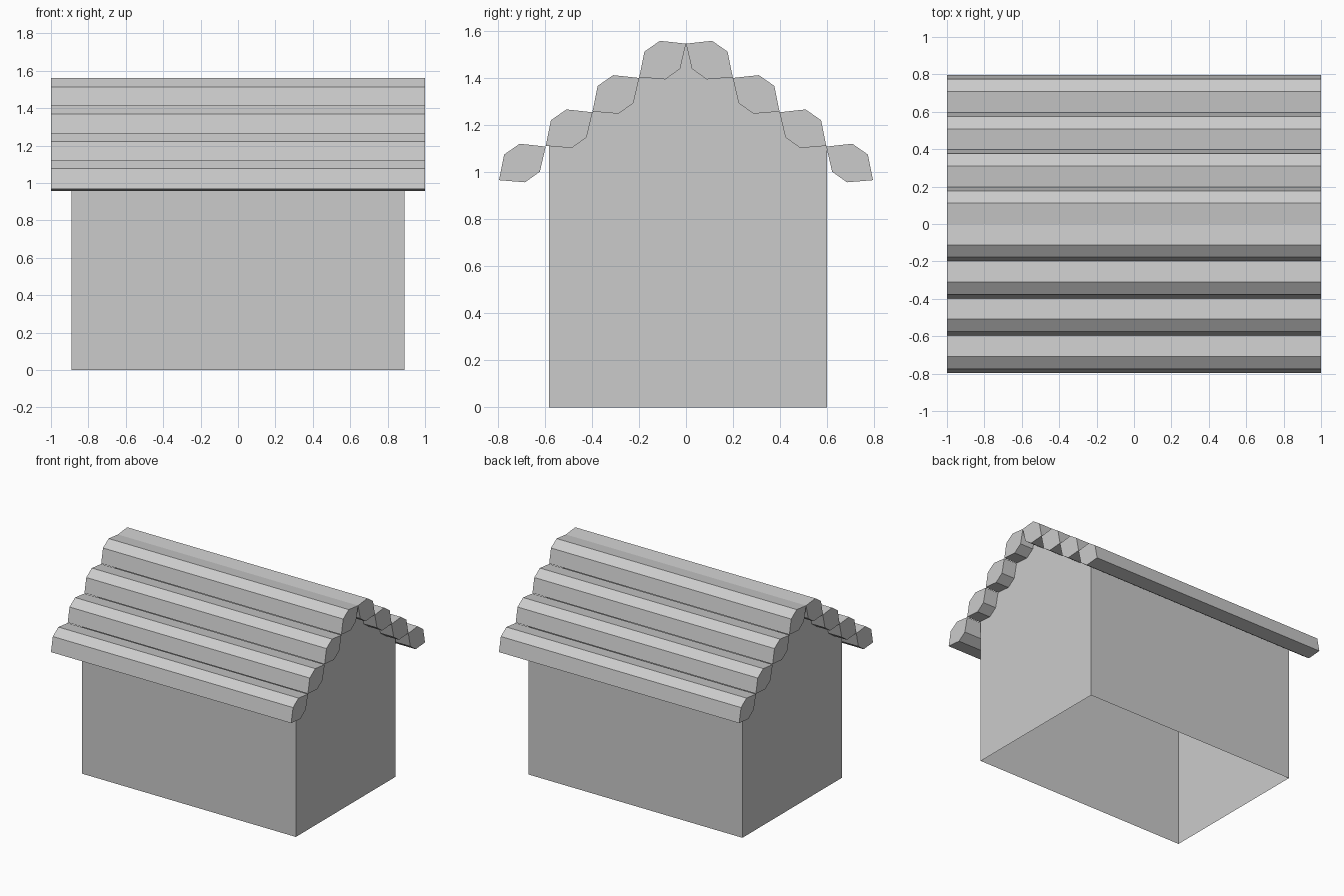
import bpy, bmesh

if "Cube" in bpy.data.objects:
    bpy.data.objects.remove(bpy.data.objects["Cube"])


def add_prism(name, profile, half, caps_only_gaps=()):
    """Extrude a (y, z) profile along x; listed sides are left open."""
    bm = bmesh.new()
    left = [bm.verts.new((-half, y, z)) for y, z in profile]
    right = [bm.verts.new((half, y, z)) for y, z in profile]
    n = len(profile)
    bm.faces.new(left[::-1])
    bm.faces.new(right)
    for i in range(n):
        if i not in caps_only_gaps:
            j = (i + 1) % n
            bm.faces.new((left[i], left[j], right[j], right[i]))
    mesh = bpy.data.meshes.new(name)
    bm.to_mesh(mesh)
    bm.free()
    obj = bpy.data.objects.new(name, mesh)
    bpy.context.collection.objects.link(obj)
    return obj


# House walls with gables: open underneath and under the roof logs
walls = [(-0.583, 0), (0.6, 0), (0.6, 1.112), (0, 1.547), (-0.583, 1.122)]
add_prism("house_walls", walls, 0.89, caps_only_gaps=(0, 2, 3))

# Six-sided roof logs stepping down each slope, counter-clockwise seen from +x
log = [(0, 1.548), (0.025, 1.441), (0.088, 1.396),
       (0.199, 1.405), (0.177, 1.514), (0.111, 1.56)]
step_y, step_z = 0.199, -0.146
for i in range(4):
    right = [(y + i * step_y, z + i * step_z) for y, z in log]
    add_prism(f"roof_log_back_{i + 1}", right, 1.0)
    mirrored = [(-y, z) for y, z in reversed(right)]
    add_prism(f"roof_log_front_{i + 1}", mirrored, 1.0)
